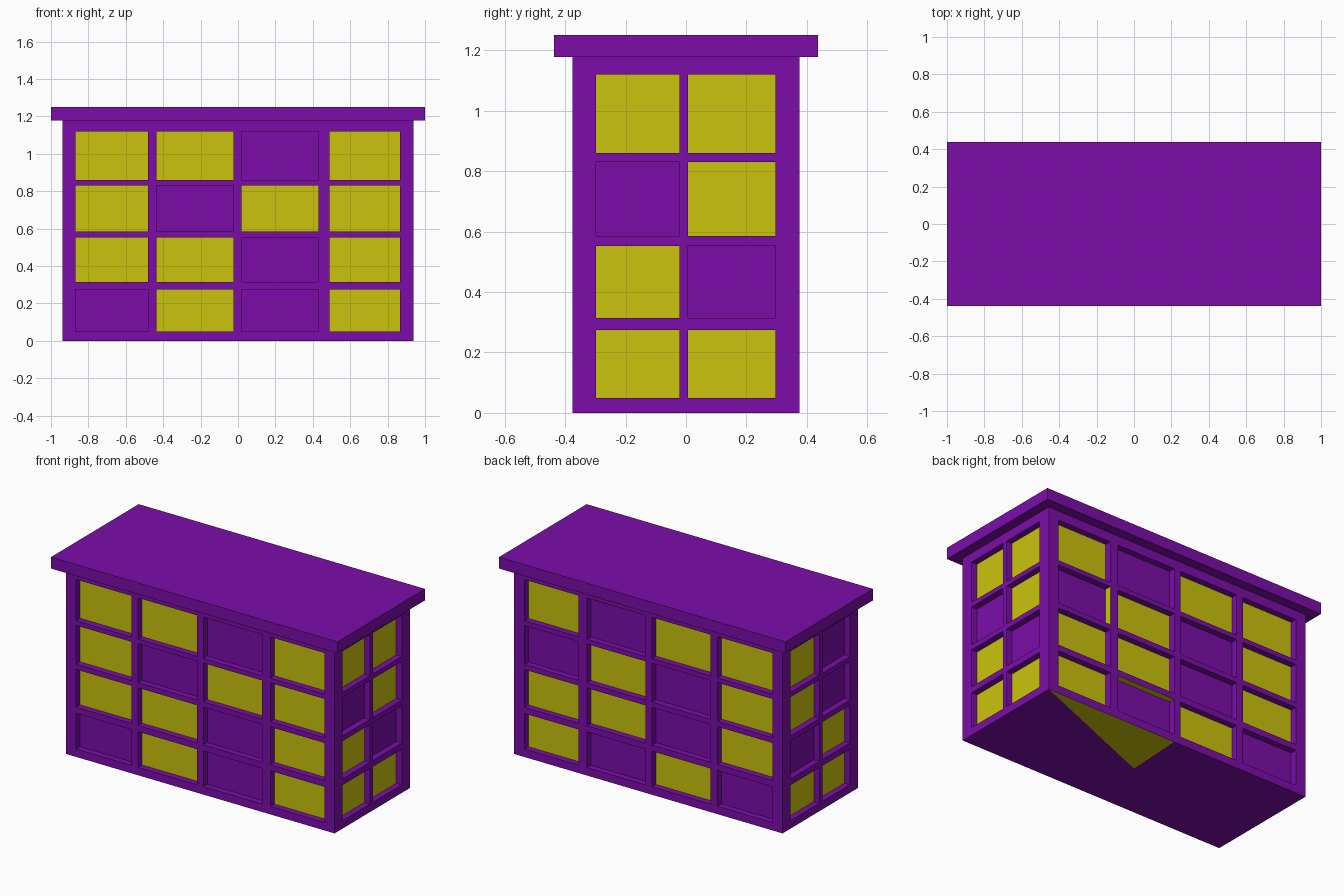
import bpy, bmesh

if "Cube" in bpy.data.objects:
    bpy.data.objects.remove(bpy.data.objects["Cube"])

HX, HY, WALL_TOP, TOP = 0.9375, 0.375, 1.178, 1.25
DEPTH = 0.04  # window recess

def material(name, rgb):
    m = bpy.data.materials.new(name)
    m.diffuse_color = (*rgb, 1)
    m.use_nodes = True
    m.node_tree.nodes["Principled BSDF"].inputs["Base Color"].default_value = m.diffuse_color
    return m

purple = material("purple_wall", (0.20, 0.004, 0.40))
yellow = material("lit_window", (0.60, 0.55, 0.004))

# Cut lines: windows sit in the odd-numbered cells
X_CUTS = [-HX, -0.868, -0.482, -0.435, -0.025, 0.02, 0.43, 0.488, 0.865, HX]
Y_CUTS = [-HY, -0.298, -0.022, 0.007, 0.296, HY]
Z_CUTS = [0, 0.05, 0.275, 0.314, 0.552, 0.585, 0.83, 0.86, 1.12, WALL_TOP]

# Each side: cuts, mapping to space, lit pattern (rows from top, along +x or +y)
SIDES = {
    "front": (X_CUTS, lambda u, z, d: (u, -HY + d, z), ["YYPY", "YPYY", "YYPY", "PYPY"]),
    "back": (X_CUTS, lambda u, z, d: (u, HY - d, z), ["YYPY", "YPYP", "YPYY", "PYPY"]),
    "right": (Y_CUTS, lambda u, z, d: (HX - d, u, z), ["YY", "PY", "YP", "YY"]),
    "left": (Y_CUTS, lambda u, z, d: (-HX + d, u, z), ["PY", "PY", "YP", "YY"]),
}
# Reveals that are also yellow: (side, row from top, column, edge)
LIT_REVEALS = {("back", 1, 3, 3), ("back", 3, 2, 2)}

bm = bmesh.new()

def face(points, lit=False):
    f = bm.faces.new([bm.verts.new(p) for p in points])
    f.material_index = int(lit)

# Walls with recessed windows
for side, (cuts, pos, pattern) in SIDES.items():
    for i, (u0, u1) in enumerate(zip(cuts, cuts[1:])):
        for j, (z0, z1) in enumerate(zip(Z_CUTS, Z_CUTS[1:])):
            corners = [(u0, z0), (u1, z0), (u1, z1), (u0, z1)]
            outer = [pos(u, z, 0) for u, z in corners]
            if i % 2 == 0 or j % 2 == 0:
                face(outer)
                continue
            row, col = 3 - j // 2, i // 2
            inner = [pos(u, z, DEPTH) for u, z in corners]
            face(inner, pattern[row][col] == "Y")
            for k in range(4):
                n = (k + 1) % 4
                face([outer[k], outer[n], inner[n], inner[k]],
                     (side, row, col, k) in LIT_REVEALS)

# Underside fan, with its one yellow wedge
for cuts, pos, _ in SIDES.values():
    for u0, u1 in zip(cuts, cuts[1:]):
        a, b = pos(u0, 0, 0), pos(u1, 0, 0)
        face([a, b, (0, 0, 0)], cuts is X_CUTS and a[1] > 0 and u0 >= 0.02)

bmesh.ops.remove_doubles(bm, verts=bm.verts, dist=1e-4)
bmesh.ops.holes_fill(bm, edges=[e for e in bm.edges if e.is_boundary], sides=0)
bmesh.ops.recalc_face_normals(bm, faces=bm.faces)
mesh = bpy.data.meshes.new("building_walls")
bm.to_mesh(mesh)
bm.free()
mesh.materials.append(purple)
mesh.materials.append(yellow)
bpy.context.collection.objects.link(bpy.data.objects.new("building_walls", mesh))

# Overhanging flat roof
bpy.ops.mesh.primitive_cube_add(size=1, location=(0, 0, (WALL_TOP + TOP) / 2))
roof = bpy.context.object
roof.name = "roof_slab"
roof.scale = (2, 0.875, TOP - WALL_TOP)
bpy.ops.object.transform_apply(location=False, rotation=False, scale=True)
roof.data.materials.append(purple)
